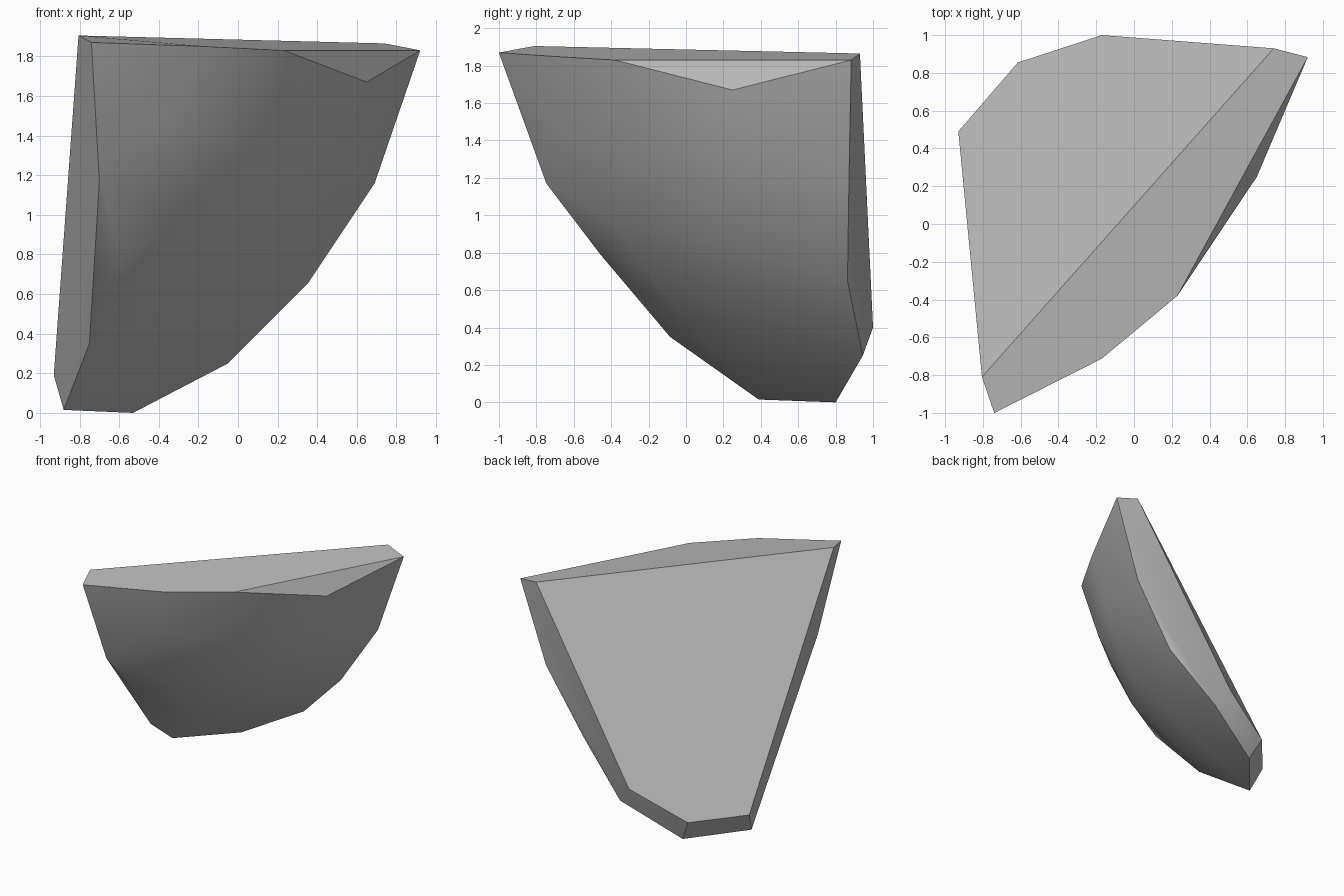
import bpy
import bmesh
from math import sqrt, radians
from mathutils import Vector

default_cube = bpy.data.objects.get("Cube")
if default_cube:
    bpy.data.objects.remove(default_cube, do_unlink=True)

# The piece is a broken shard of a large ball; this is the ball it came from
BALL_CENTRE = Vector((-1.6, 1.44, 2.31))
BALL_RADIUS = 2.625


def on_ball(x, z):
    """Point on the front half of the ball for a given x and z."""
    dx, dz = x - BALL_CENTRE.x, z - BALL_CENTRE.z
    depth = sqrt(BALL_RADIUS ** 2 - dx * dx - dz * dz)
    return Vector((x, BALL_CENTRE.y - depth, z))


# Outline of the curved outer skin, split by the side it belongs to
top_rim = [(-0.74, 1.87), (-0.17, 1.85), (0.23, 1.83), (0.92, 1.83)]
chipped_corner = [(0.65, 1.67)]
right_rim = [(0.69, 1.16), (0.35, 0.65), (-0.05, 0.25)]
bottom_rim = [(-0.53, 0.0), (-0.88, 0.015)]
left_rim = [(-0.75, 0.35), (-0.61, 0.79), (-0.70, 1.17)]

# Points that round out the middle of the skin
middle = [(-0.35, 1.45), (0.15, 1.35), (0.45, 1.25), (-0.3, 0.95),
          (0.12, 0.85), (-0.45, 0.45), (-0.12, 0.45)]

skin = [on_ball(x, z) for x, z in
        top_rim + chipped_corner + right_rim + bottom_rim + left_rim + middle]

# Corners of the broad broken face at the back
broken_face = [Vector(p) for p in (
    (-0.805, -0.81, 1.905), (0.74, 0.93, 1.865), (-0.17, 1.0, 0.40),
    (-0.615, 0.855, 0.18), (-0.93, 0.49, 0.19))]

# Wrap the shard
bm = bmesh.new()
for point in skin + broken_face:
    bm.verts.new(point)
bmesh.ops.convex_hull(bm, input=bm.verts[:])
loose = [v for v in bm.verts if not v.link_faces]
bmesh.ops.delete(bm, geom=loose, context='VERTS')
bmesh.ops.recalc_face_normals(bm, faces=bm.faces[:])

# Merge the broken back and the top into single flat faces
for direction, limit in ((Vector((-0.65, 0.58, 0.49)), 0.85),
                         (Vector((0, 0, 1)), 0.9)):
    bm.normal_update()
    flat = [f for f in bm.faces if f.normal.dot(direction) > limit]
    if len(flat) > 1:
        bmesh.ops.dissolve_faces(bm, faces=flat)

mesh = bpy.data.meshes.new("rock_shard")
bm.to_mesh(mesh)
bm.free()
shard = bpy.data.objects.new("rock_shard", mesh)
bpy.context.collection.objects.link(shard)

# Plain stone grey
stone = bpy.data.materials.new("stone_grey")
stone.use_nodes = True
grey = (0.5, 0.5, 0.5, 1.0)
stone.diffuse_color = grey
stone.node_tree.nodes["Principled BSDF"].inputs["Base Color"].default_value = grey
mesh.materials.append(stone)

# Smooth skin with crisp broken edges
bpy.ops.object.select_all(action='DESELECT')
shard.select_set(True)
bpy.context.view_layer.objects.active = shard
bpy.ops.object.shade_smooth_by_angle(angle=radians(30))
